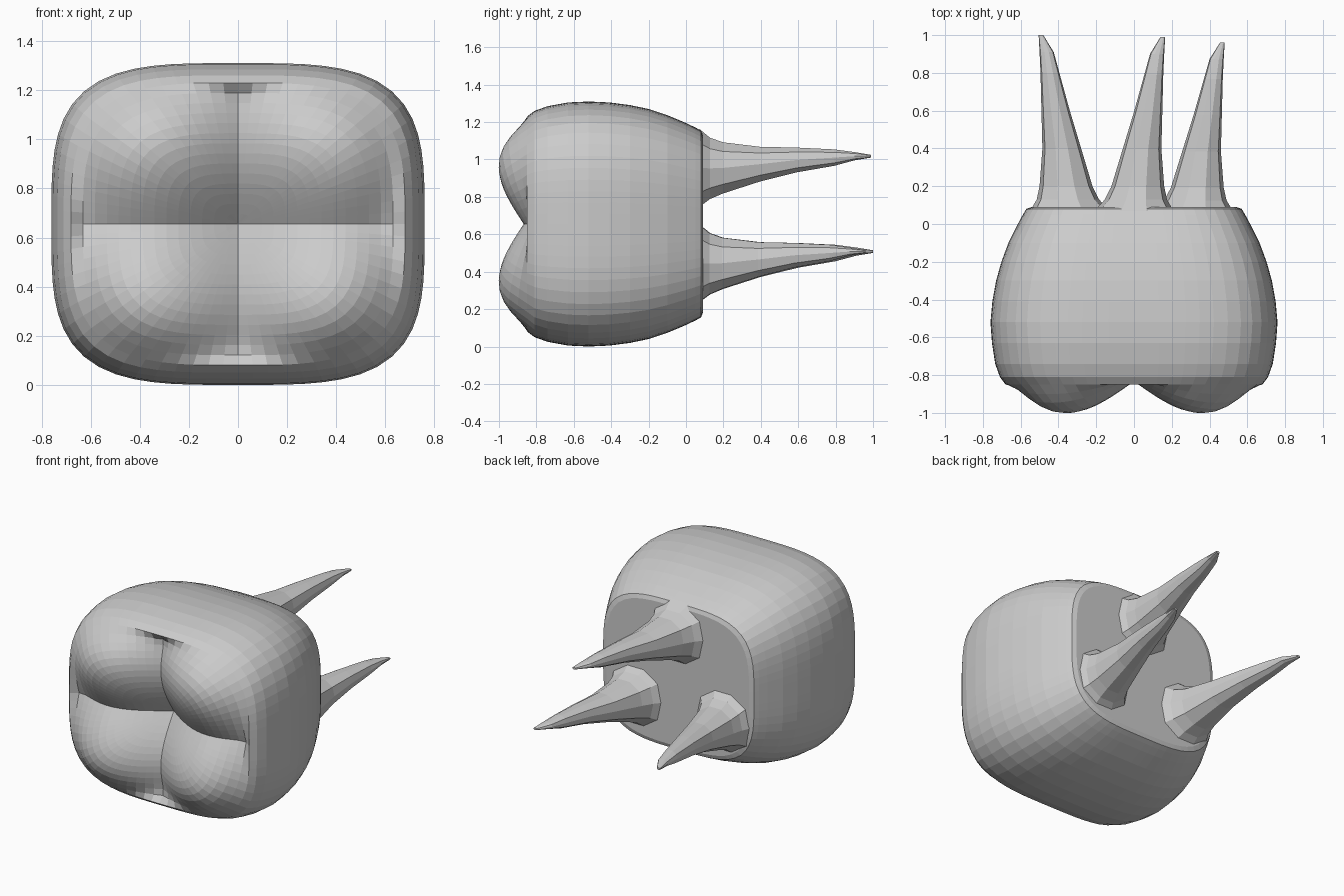
import bpy
import bmesh
from math import sin, cos, pi

if "Cube" in bpy.data.objects:
    bpy.data.objects.remove(bpy.data.objects["Cube"])

MID_Z = 0.655
SEGMENTS = 72

enamel = bpy.data.materials.new("enamel grey")
enamel.use_nodes = True
colour = (0.6, 0.6, 0.6, 1)
enamel.diffuse_color = colour
enamel.node_tree.nodes["Principled BSDF"].inputs["Base Color"].default_value = colour


def loft(name, rings):
    """Skin a list of closed rings and cap both ends."""
    bm = bmesh.new()
    loops = [[bm.verts.new(p) for p in ring] for ring in rings]
    n = len(loops[0])
    for a, b in zip(loops, loops[1:]):
        for i in range(n):
            j = (i + 1) % n
            bm.faces.new((a[i], a[j], b[j], b[i]))
    bm.faces.new(loops[0])
    bm.faces.new(loops[-1])
    bmesh.ops.recalc_face_normals(bm, faces=bm.faces)
    mesh = bpy.data.meshes.new(name)
    bm.to_mesh(mesh)
    bm.free()
    mesh.materials.append(enamel)
    obj = bpy.data.objects.new(name, mesh)
    bpy.context.collection.objects.link(obj)
    return obj


def rounded_square(half_x, half_z, power=3.4):
    """Points of a rounded square, as (x, z) about the crown axis."""
    points = []
    for i in range(SEGMENTS):
        c, s = cos(2 * pi * i / SEGMENTS), sin(2 * pi * i / SEGMENTS)
        r = (abs(c) ** power + abs(s) ** power) ** (-1 / power)
        points.append((half_x * r * c, half_z * r * s))
    return points


def ridge(offset, peak):
    """Sharp valley at zero, rounded hill at the peak, falling beyond it."""
    t = abs(offset) / peak
    return sin(t * pi / 2) if t < 1 else 1 - 1.3 * (t - 1) ** 2


# Crown: chewing surface with four cusps, then the bulging side wall
RIM_Y, RIM_X, RIM_Z = -0.85, 0.68, 0.575
rings = []
for k in range(1, 15):
    s = max(k / 14, 0.01)
    ring = []
    for x, z in rounded_square(RIM_X * s, RIM_Z * s):
        cusp = -(0.693 + 0.175 * ridge(x, 0.38) + 0.14 * ridge(z, 0.33))
        blend = s ** 8
        ring.append((x, cusp * (1 - blend) + RIM_Y * blend, z + MID_Z))
    rings.append(ring)
# A tiny ring closes the pit where the grooves cross
rings.insert(0, [(x, -0.695, z + MID_Z) for x, z in rounded_square(0.002, 0.002)])

wall = [  # y, half width, half height
    (-0.81, 0.71, 0.605), (-0.74, 0.735, 0.63), (-0.63, 0.752, 0.65),
    (-0.52, 0.76, 0.655), (-0.41, 0.75, 0.65), (-0.3, 0.73, 0.636),
    (-0.2, 0.702, 0.615), (-0.1, 0.665, 0.582), (0, 0.615, 0.54),
    (0.05, 0.588, 0.516), (0.08, 0.57, 0.5), (0.09, 0.54, 0.475),
]
for y, half_x, half_z in wall:
    rings.append([(x, y, z + MID_Z) for x, z in rounded_square(half_x, half_z, 3.6)])
loft("crown", rings)

# Roots: tapering prongs, straight on the outer side and sloped on the inner
root_profile = [  # y, outer flare, width, low z, high z
    (0.07, 0.05, 0.42, 0.23, 0.66), (0.13, 0.015, 0.33, 0.275, 0.61),
    (0.2, 0, 0.28, 0.305, 0.585), (0.4, -0.015, 0.205, 0.37, 0.56),
    (0.6, -0.01, 0.15, 0.42, 0.555), (0.8, -0.005, 0.1, 0.455, 0.545),
    (0.91, 0, 0.075, 0.485, 0.53), (1, 0.005, 0.025, 0.5, 0.515),
]


def root(name, outer_x, inward, lift, stretch):
    rings = []
    for y, flare, width, low, high in root_profile:
        cx = outer_x + inward * (width / 2 - flare)
        cz = (low + high) / 2 + lift
        ring = []
        for i in range(10):
            c, s = cos(2 * pi * i / 10), sin(2 * pi * i / 10)
            r = (abs(c) ** 2.5 + abs(s) ** 2.5) ** -0.4
            ring.append((cx + width / 2 * r * c, y * stretch,
                         cz + (high - low) / 2 * r * s))
        rings.append(ring)
    loft(name, rings)


root("lower_right_root", -0.5, 1, 0, 1)
root("upper_root", 0.16, -1, 0.51, 0.99)
root("lower_left_root", 0.475, -1, 0, 0.96)
